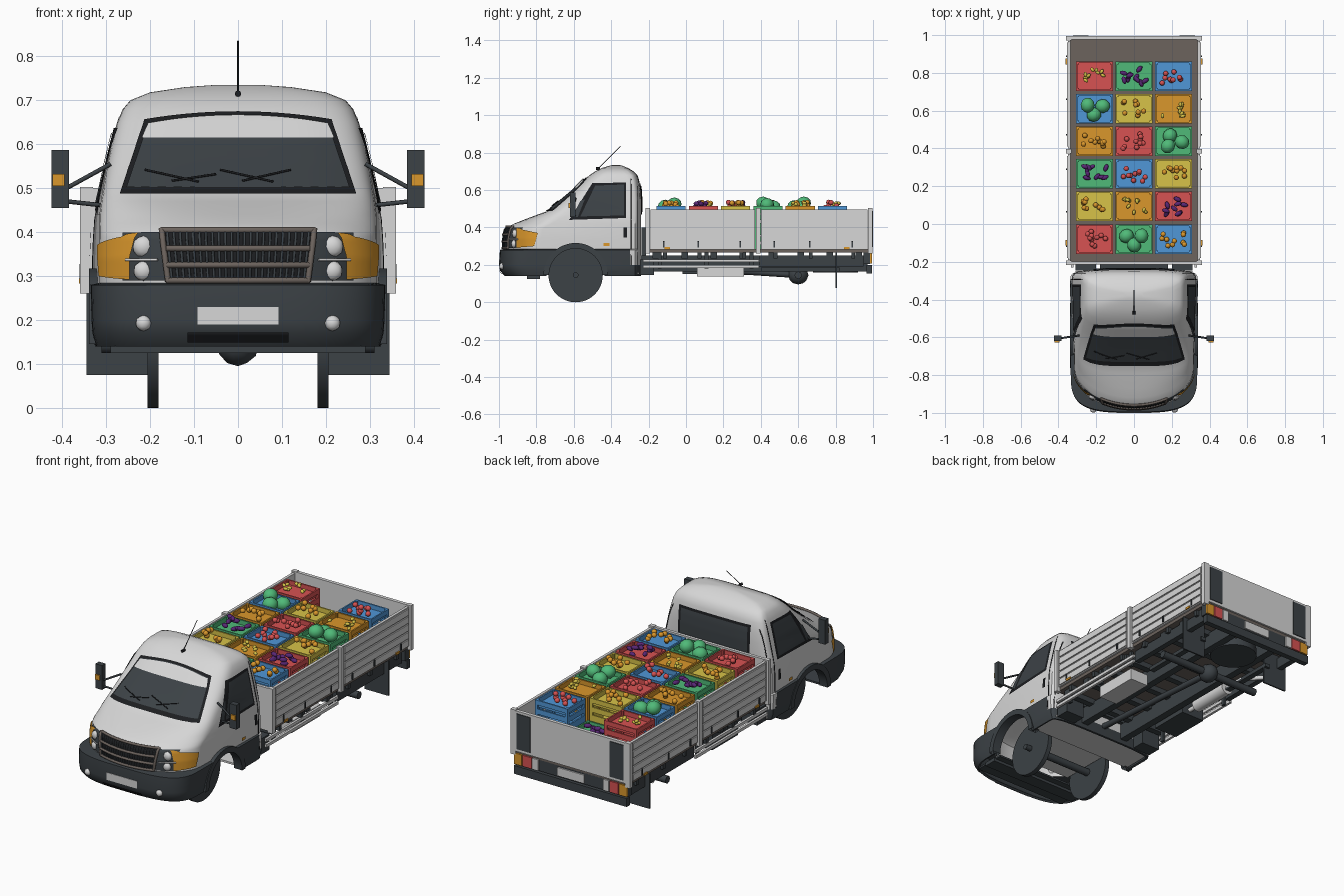
import bpy, bmesh, math, random
from mathutils import Vector, Matrix
from mathutils.bvhtree import BVHTree

random.seed(4)
if "Cube" in bpy.data.objects:
    bpy.data.objects.remove(bpy.data.objects["Cube"])

def material(name, *rgb):
    m = bpy.data.materials.new(name)
    m.use_nodes = True
    m.diffuse_color = (*rgb, 1)
    m.node_tree.nodes["Principled BSDF"].inputs["Base Color"].default_value = (*rgb, 1)
    return m

white, dark = material("white paint", .68, .68, .68), material("dark grey", .045, .054, .061)
black, brown = material("black trim", .012, .013, .015), material("brown", .15, .125, .11)
orange, red = material("orange", .7, .31, .025), material("red", .68, .085, .085)
green, blue = material("green", .08, .49, .19), material("blue", .08, .31, .68)
yellow, purple = material("yellow", .68, .54, .065), material("purple", .1, .02, .18)

# Helpers
def finish(name, bm, *mats, smooth=False):
    for f in bm.faces:
        f.smooth = smooth
    for e in bm.edges:
        e.smooth = e.calc_face_angle(0) < .6
    mesh = bpy.data.meshes.new(name)
    bm.to_mesh(mesh)
    bm.free()
    for m in mats:
        mesh.materials.append(m)
    ob = bpy.data.objects.new(name, mesh)
    bpy.context.collection.objects.link(ob)
    return ob

def add_box(bm, x, y, z):
    lo, hi = Vector((x[0], y[0], z[0])), Vector((x[1], y[1], z[1]))
    bmesh.ops.create_cube(bm, size=1, matrix=Matrix.LocRotScale((lo + hi) / 2, None, hi - lo))

def box(name, x, y, z, mat, mirror=False):
    bm = bmesh.new()
    add_box(bm, x, y, z)
    if mirror:
        add_box(bm, (-x[1], -x[0]), y, z)
    return finish(name, bm, mat)

def cylinder(name, centre, r, depth, axis, mat):
    bm = bmesh.new()
    turn = Matrix.Rotation(math.pi / 2, 4, {"x": "Y", "y": "X"}[axis]) if axis != "z" else Matrix()
    bmesh.ops.create_cone(bm, cap_ends=True, segments=48, radius1=r, radius2=r, depth=depth,
                          matrix=Matrix.Translation(centre) @ turn)
    return finish(name, bm, mat, smooth=True)

def add_ball(bm, centre, size, turn=0):
    m = Matrix.Translation(centre) @ Matrix.Rotation(turn, 4, "Z") @ Matrix.Diagonal((*size, 1))
    bmesh.ops.create_icosphere(bm, subdivisions=2, radius=1, matrix=m)

def tube(name, paths, r, mat):
    cu = bpy.data.curves.new(name, "CURVE")
    cu.dimensions = "3D"
    cu.bevel_depth, cu.bevel_resolution, cu.use_fill_caps = r, 2, True
    for pts in paths:
        sp = cu.splines.new("POLY")
        sp.points.add(len(pts) - 1)
        for p, q in zip(sp.points, pts):
            p.co = (*q, 1)
    cu.materials.append(mat)
    bpy.context.collection.objects.link(bpy.data.objects.new(name, cu))

# Cab shell: plan outlines lofted upwards (height, front, rear, half width); boxy bumper, round tapering nose
def outline(z, front, rear, w):
    k = min(max((z - .42) / .07, 0), 1)
    bend, taper = (.6, .03) if z < .283 else (1 - .5 * k, .15)
    a, r = min(.2 - .05 * k, .55 * (rear - front)), min(.06, .35 * (rear - front))
    pts = []
    for n, size, power, start in ((32, -a, bend, front + a), (16, r, .5, rear - r)):
        for i in range(n + 1):
            c, s = math.cos(math.pi * i / n), math.sin(math.pi * i / n)
            x, y = math.copysign(abs(c) ** power, -c * size) * w, start + size * abs(s) ** power
            pts.append((x * (1 - taper * max(0, -y - .5)), y, z))
    return pts

levels = [(.14, -.97, -.24, .325), (.17, -.995, -.24, .334), (.2, -1, -.24, .336), (.28, -.995, -.24, .338),
          (.284, -.975, -.24, .33), (.34, -.975, -.24, .33), (.39, -.967, -.24, .328), (.405, -.95, -.24, .327),
          (.42, -.92, -.24, .326), (.44, -.87, -.24, .324), (.47, -.79, -.24, .318), (.49, -.735, -.24, .313),
          (.55, -.66, -.24, .3), (.6, -.6, -.243, .288), (.65, -.55, -.25, .275), (.68, -.515, -.26, .262),
          (.7, -.485, -.28, .245), (.718, -.45, -.31, .2), (.73, -.41, -.34, .12), (.735, -.39, -.36, .05)]
bm = bmesh.new()
rings = [[bm.verts.new(p) for p in outline(*lv)] for lv in levels]
for low, high in zip(rings, rings[1:]):
    for i in range(len(low)):
        bm.faces.new((low[i - 1], low[i], high[i], high[i - 1]))
bm.faces.new(rings[-1])
bmesh.ops.recalc_face_normals(bm, faces=bm.faces)
for f in bm.faces:
    c = f.calc_center_median()
    f.material_index = int(c.z < .2 or (c.z < .283 and c.y < -.5))
surface = BVHTree.FromBMesh(bm)
cab = finish("cab_shell", bm, white, dark)
well = cylinder("wheel_well_cutter", (0, -.59, .145), .155, 1, "x", dark)
cab.modifiers.new("thickness", "SOLIDIFY").thickness = .012
cut = cab.modifiers.new("wheel_wells", "BOOLEAN")
cut.operation, cut.solver, cut.object = "DIFFERENCE", "EXACT", well
bpy.context.view_layer.objects.active = cab
cab.select_set(True)
for m in ("thickness", "wheel_wells"):
    bpy.ops.object.modifier_apply(modifier=m)
bpy.ops.object.shade_smooth_by_angle(angle=.6)
bpy.data.objects.remove(well)

# Details are laid on the cab surface by projection
def hit(side, u, v, lift):
    start, d = {"front": ((u, -2, v), (0, 1, 0)), "rear": ((u, 2, v), (0, -1, 0)),
                "left": ((2, u, v), (-1, 0, 0)), "right": ((-2, u, v), (1, 0, 0))}[side]
    loc, n, _, _ = surface.ray_cast(Vector(start), Vector(d))
    return loc + n * (lift if n.dot(Vector(d)) < 0 else -lift), Vector(d)

def patch(name, side, corners, mat, lift=.004, bow=0, n=14):
    a, b, c, d = map(Vector, corners)
    bm, grid = bmesh.new(), []
    for j in range(n + 1):
        row = [a.lerp(b, i / n).lerp(d.lerp(c, i / n), j / n) for i in range(n + 1)]
        for i, p in enumerate(row):
            loc, view = hit(side, p.x, p.y + bow * j / n * 4 * i / n * (1 - i / n), lift)
            row[i] = bm.verts.new(loc)
        grid.append(row)
    for p, q in zip(grid, grid[1:]):
        for i in range(n):
            f = bm.faces.new((p[i], p[i + 1], q[i + 1], q[i]))
            f.normal_update()
            if f.normal.dot(view) > 0:
                f.normal_flip()
    finish(name, bm, mat, smooth=True)

def rect(u0, u1, v0, v1):
    return (u0, v0), (u1, v0), (u1, v1), (u0, v1)

def lines(name, side, strokes, r, mat, lift=.004):
    tube(name, [[hit(side, *Vector(p).lerp(Vector(q), i / 10), lift)[0] for i in range(11)] for p, q in strokes], r, mat)

# Windscreen, sun strip, wipers and rear window
patch("windscreen_frame", "front", ((-.268, .484), (.268, .484), (.212, .654), (-.212, .654)), black, .004, .018)
patch("windscreen", "front", ((-.252, .497), (.252, .497), (.203, .645), (-.203, .645)), dark, .007, .018)
patch("sun_strip", "front", ((-.217, .608), (.217, .608), (.203, .642), (-.203, .642)), white, .0095, .018)
lines("wipers", "front", [((-.21, .535), (-.09, .508)), ((-.15, .51), (-.05, .525)),
                          ((-.04, .535), (.08, .508)), ((.01, .51), (.12, .535))], .0025, black, .009)
patch("rear_window_frame", "rear", rect(-.215, .215, .47, .635), black)
patch("rear_window", "rear", rect(-.2, .2, .483, .622), dark, .007)
# Doors, lamps, arches and front wheels on both sides
for side, s in (("left", 1), ("right", -1)):
    patch(side + "_window_frame", side, ((-.625, .44), (-.32, .45), (-.32, .64), (-.5, .635)), black)
    patch(side + "_window", side, ((-.565, .458), (-.332, .463), (-.332, .628), (-.485, .622)), dark, .007)
    patch(side + "_quarter_window", side, ((-.605, .455), (-.578, .456), (-.54, .55), (-.565, .54)), dark, .007)
    lines(side + "_door_gap", side, [((-.295, .2), (-.295, .66)), ((-.262, .2), (-.262, .62))], .0025, black, 0)
    patch(side + "_door_handle", side, rect(-.335, -.315, .345, .4), black, .008, n=2)
    patch(side + "_side_marker", side, rect(-.44, -.41, .3, .316), orange, .006, n=2)
    patch(side + "_headlight_housing", "front", rect(s * .165, s * .26, .29, .397), dark, .004)
    patch(side + "_indicator", side, ((-.9, .292), (-.81, .3), (-.79, .37), (-.9, .394)), orange, .008)
    lines(side + "_lamp_bar", "front", [((s * .18, .337), (s * .25, .337))], .003, white, .008)
    bm = bmesh.new()
    for z, r in ((.367, .025), (.312, .023), (.193, .018)):
        add_ball(bm, hit("front", s * .215, z, 0)[0], (r, .016, r))
    finish(side + "_lamps", bm, white, smooth=True)
    bm = bmesh.new()
    arc = [math.pi * i / 24 for i in range(25)]
    loops = [[bm.verts.new((s * x, -.59 + r * math.cos(t), .145 + r * math.sin(t))) for t in arc]
             for x, r in ((.29, .142), (.339, .142), (.339, .172), (.29, .172))]
    for p, q in zip(loops, loops[1:] + loops[:1]):
        for i in range(24):
            bm.faces.new((p[i], p[i + 1], q[i + 1], q[i]))
    bmesh.ops.recalc_face_normals(bm, faces=bm.faces)
    finish(side + "_wheel_arch", bm, dark, smooth=True)
    cylinder(side + "_front_wheel", (s * .193, -.59, .145), .145, .025, "x", dark)
    cylinder(side + "_front_hub", (s * .215, -.59, .145), .015, .05, "x", dark)
    tube(side + "_mirror_arms", [[(s * .29, -.59, .555), (s * .39, -.605, .5)],
                                 [(s * .3, -.59, .46), (s * .39, -.605, .47)]], .005, dark)
box("mirrors", (.384, .424), (-.62, -.59), (.455, .587), dark, True)
box("mirror_indicators", (.395, .422), (-.627, -.62), (.505, .532), orange, True)
# Grille, number plate, intake and roof aerial
patch("grille_backing", "front", ((-.155, .287), (.155, .287), (.17, .4), (-.17, .4)), black, .004)
lines("grille_fins", "front", [((i * .0135, .29), (i * .0145, .395)) for i in range(-11, 12)], .003, dark, .005)
lines("grille_bars", "front", [((-.16, z), (.16, z)) for z in (.29, .325, .362)] + [((-.172, .4), (.172, .4))]
      + [((s * .157, .288), (s * .172, .402)) for s in (1, -1)], .007, brown, .006)
box("front_number_plate", (-.092, .092), (-1, -.992), (.19, .23), white)
patch("lower_intake", "front", rect(-.115, .115, .152, .172), black, .005)
box("front_valance", (-.29, .29), (-.85, -.78), (.125, .145), dark)
box("bumper_floor", (-.28, .28), (-.92, -.745), (.14, .15), dark)
box("engine_floor", (-.175, .175), (-.745, -.43), (.18, .19), white)
box("cab_floor", (-.31, .31), (-.43, -.25), (.15, .16), white)
tube("aerial", [[(0, -.47, .715), (0, -.35, .835)]], .0018, black)
cylinder("aerial_base", (0, -.47, .715), .007, .02, "y", black)

# Load bed
box("bed_floor", (-.34, .34), (-.21, .985), (.265, .285), brown)
box("bed_headboard", (-.345, .345), (-.215, -.198), (.27, .5), white)
box("headboard_bracket", (-.18, .18), (-.238, -.215), (.25, .4), dark)
box("tailgate", (-.345, .345), (.976, .995), (.28, .5), white)
box("tailgate_panels", (.24, .322), (.995, .999), (.295, .487), dark, True)
for y in (-.205, .385, .984):
    box("bed_post", (.33, .36), (y - .012, y + .012), (.26, .503), white, True)
for start, end in ((-.19, .37), (.4, .97)):
    box("side_board", (.335, .35), (start, end), (.283, .497), white, True)
    for i in range(5):
        box("side_board_rib", (.35, .356), (start + .01, end - .01), (.288 + i * .042, .322 + i * .042), white, True)
    for k in (.12, .45, .85):
        y = start + (end - start) * k
        box("board_latch", (.356, .361), (y, y + .008), (.293, .328), dark, True)
        box("bed_bracket", (.3, .335), (y, y + .02), (.235, .28), dark, True)
for y in (-.1, .86):
    box("bed_side_marker", (.356, .362), (y - .015, y + .015), (.283, .295), orange, True)

# Crates of produce, listed from the rear row forwards; the middle rear stack is one crate high
rows = [((red, yellow), (green, purple), (blue, red)), ((blue, green), (yellow, orange), (orange, yellow)),
        ((orange, orange), (red, red), (green, green)), ((green, purple), (blue, red), (yellow, orange)),
        ((yellow, orange), (orange, yellow), (red, purple)), ((red, red), (green, green), (blue, orange))]
sizes = {green: (.04, .037, .036), purple: (.021, .012, .012), yellow: (.014, .009, .009)}
for j, i in [(j, i) for j in range(6) for i in range(3)]:
    colour, fruit = rows[j][i]
    cx, cy = (i - 1) * .208, .783 - j * .1725
    for z in (.285,) if (j, i) == (0, 1) else (.285, .4):
        top, bm = z + .115, bmesh.new()
        add_box(bm, (cx - .09, cx + .09), (cy - .07, cy + .07), (top - .04, top - .025))
        for low, high in ((z, z + .025), (z + .04, z + .068), (top - .025, top)):
            for s in (1, -1):
                x, y = cx + s * .094, cy + s * .074
                add_box(bm, (x - .004, x + .004), (cy - .078, cy + .078), (low, high))
                add_box(bm, (cx - .098, cx + .098), (y - .004, y + .004), (low, high))
        for x, y in [(cx + a * .09, cy + b * .07) for a in (1, -1) for b in (1, -1)]:
            add_box(bm, (x - .008, x + .008), (y - .008, y + .008), (z, top))
        finish("crate", bm, colour)
    bm, start = bmesh.new(), random.uniform(0, 6)
    for k in range(3 if fruit is green else 10):
        dx, dy, dz = random.uniform(-.06, .06), random.uniform(-.04, .04), random.uniform(-.013, .02)
        if fruit is green:
            dx, dy = .046 * math.cos(start + k * 2.1), .032 * math.sin(start + k * 2.1)
        add_ball(bm, (cx + dx, cy + dy, top + dz), sizes.get(fruit, (.014,) * 3), random.uniform(0, 3))
    finish("produce", bm, fruit, smooth=True)

# Chassis and underside
box("chassis_rail", (.11, .15), (-.25, .97), (.165, .25), dark, True)
for k in range(8):
    box("cross_member", (-.32, .32), (k * .155 - .18, k * .155 - .145), (.235, .268), dark)
box("rear_side_skirt", (.29, .32), (.39, .95), (.19, .25), dark, True)
for z in (.192, .222):
    box("side_guard_bar", (.32, .333), (-.23, .39), (z - .008, z + .008), white, True)
for y in (-.15, .1, .34):
    box("side_guard_strut", (.305, .32), (y, y + .02), (.18, .27), dark, True)
box("step_box", (.2, .31), (-.245, -.17), (.145, .23), dark, True)
box("battery_box", (-.3, -.16), (-.02, .2), (.15, .25), dark)
box("fuel_tank", (.17, .28), (.06, .31), (.137, .2), white)
cylinder("muffler", (-.21, .38, .18), .035, .24, "y", white)
tube("exhaust_pipe", [[(-.21, .1, .18), (-.21, .62, .18), (-.3, .72, .18)]], .012, white)
tube("drive_shaft", [[(0, -.25, .2), (0, .6, .145)]], .016, dark)
tube("axles", [[(-.2, -.59, .145), (.2, -.59, .145)], [(-.31, .6, .145), (.31, .6, .145)]], .02, dark)
bm = bmesh.new()
add_ball(bm, (0, .6, .145), (.048, .055, .05))
finish("differential", bm, dark, smooth=True)
box("leaf_spring", (.2, .23), (.4, .82), (.165, .185), dark, True)
cylinder("spare_wheel", (0, .8, .18), .12, .04, "z", dark)
box("mud_flap", (.2, .345), (.8, .808), (.075, .265), dark, True)
# Rear light board and bumper
box("light_board", (-.34, .34), (.95, .985), (.205, .27), dark)
box("rear_bumper", (-.34, .34), (.965, .995), (.155, .2), dark)
for name, x0, x1, mat in (("orange", .293, .34, orange), ("red", .235, .288, red), ("reversing", .195, .23, white)):
    box(name + "_tail_lamp", (x0, x1), (.985, .994), (.208, .268), mat, True)
box("rear_number_plate", (-.08, .08), (.985, .993), (.212, .258), white)
